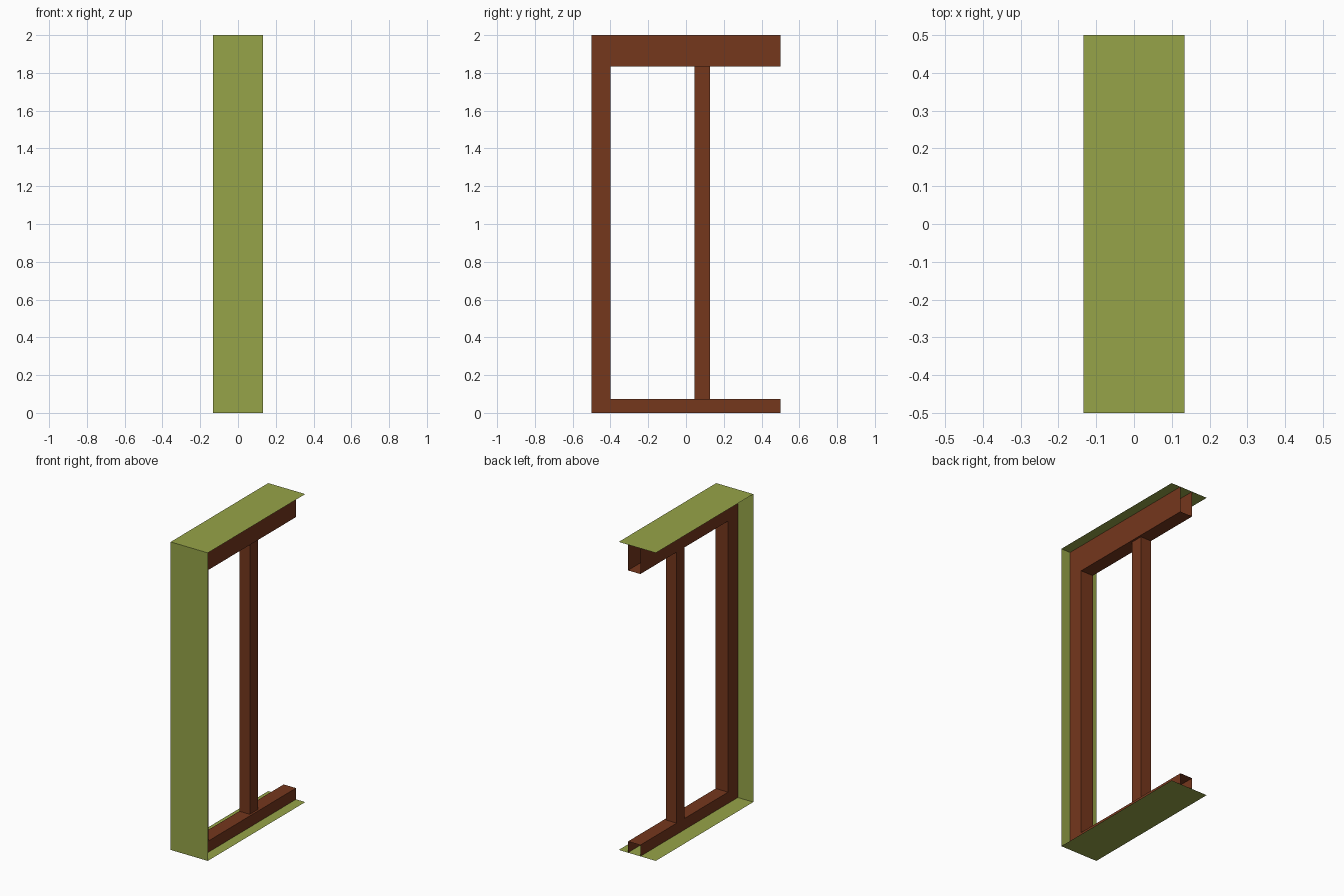
import bpy, bmesh

if "Cube" in bpy.data.objects:
    bpy.data.objects.remove(bpy.data.objects["Cube"])

W = 0.1333                    # half width of the outer lining
X0, X1 = -0.0222, 0.0667      # frame depth range


def material(name, color):
    m = bpy.data.materials.new(name)
    m.diffuse_color = (*color, 1)
    m.use_nodes = True
    m.node_tree.nodes["Principled BSDF"].inputs["Base Color"].default_value = m.diffuse_color
    return m


green = material("green_lining", (0.305, 0.371, 0.065))
brown = material("brown_wood", (0.178, 0.038, 0.012))


def sweep(bm, path, x0, x1, closed=False):
    """Extrude a (y, z) path along x; return the vertex rows at both ends."""
    rows = [[bm.verts.new((x, y, z)) for y, z in path] for x in (x0, x1)]
    a, b = rows
    n = len(path)
    for i in range(n if closed else n - 1):
        j = (i + 1) % n
        bm.faces.new((a[i], a[j], b[j], b[i]))
    return rows


def finish(bm, name, mat):
    me = bpy.data.meshes.new(name)
    bm.to_mesh(me)
    bm.free()
    me.materials.append(mat)
    ob = bpy.data.objects.new(name, me)
    bpy.context.collection.objects.link(ob)
    return ob


outer = [(0.5, 0), (-0.5, 0), (-0.5, 2), (0.5, 2)]
inner = [(0.5, 0.073), (-0.4, 0.073), (-0.4, 1.833), (0.5, 1.833)]

# Thin C-shaped sheet lining the outside: bottom, front and top
bm = bmesh.new()
sweep(bm, outer[::-1], -W, W)
finish(bm, "outer_lining", green)

# Hollow frame: inner faces plus both C-shaped sides, open at the back ends
bm = bmesh.new()
for row, x in zip(sweep(bm, inner, X0, X1), (X0, X1)):
    rim = [bm.verts.new((x, y, z)) for y, z in outer]
    for i in range(3):
        quad = (rim[i], rim[i + 1], row[i + 1], row[i])
        bm.faces.new(quad if x == X0 else quad[::-1])
# merge the mitred quads into one clean face per side
bmesh.ops.dissolve_limit(bm, angle_limit=0.01, verts=bm.verts, edges=bm.edges)
finish(bm, "frame", brown)

# Upright between the two rails, flush with one side of the frame
bm = bmesh.new()
sweep(bm, [(0.045, 0.073), (0.127, 0.073), (0.127, 1.833), (0.045, 1.833)],
      X0, 0.053)
# close the lower-y face and both flanks; the ends meet the rails
bm.clear()
bmesh.ops.create_cube(bm, size=1)
for v in bm.verts:
    v.co.x = X0 if v.co.x < 0 else 0.053
    v.co.y = 0.045 if v.co.y < 0 else 0.127
    v.co.z = 0.073 if v.co.z < 0 else 1.833
bm.normal_update()
bmesh.ops.delete(bm, geom=[f for f in bm.faces if abs(f.normal.z) > 0.5],
                 context='FACES_ONLY')
finish(bm, "middle_post", brown)
